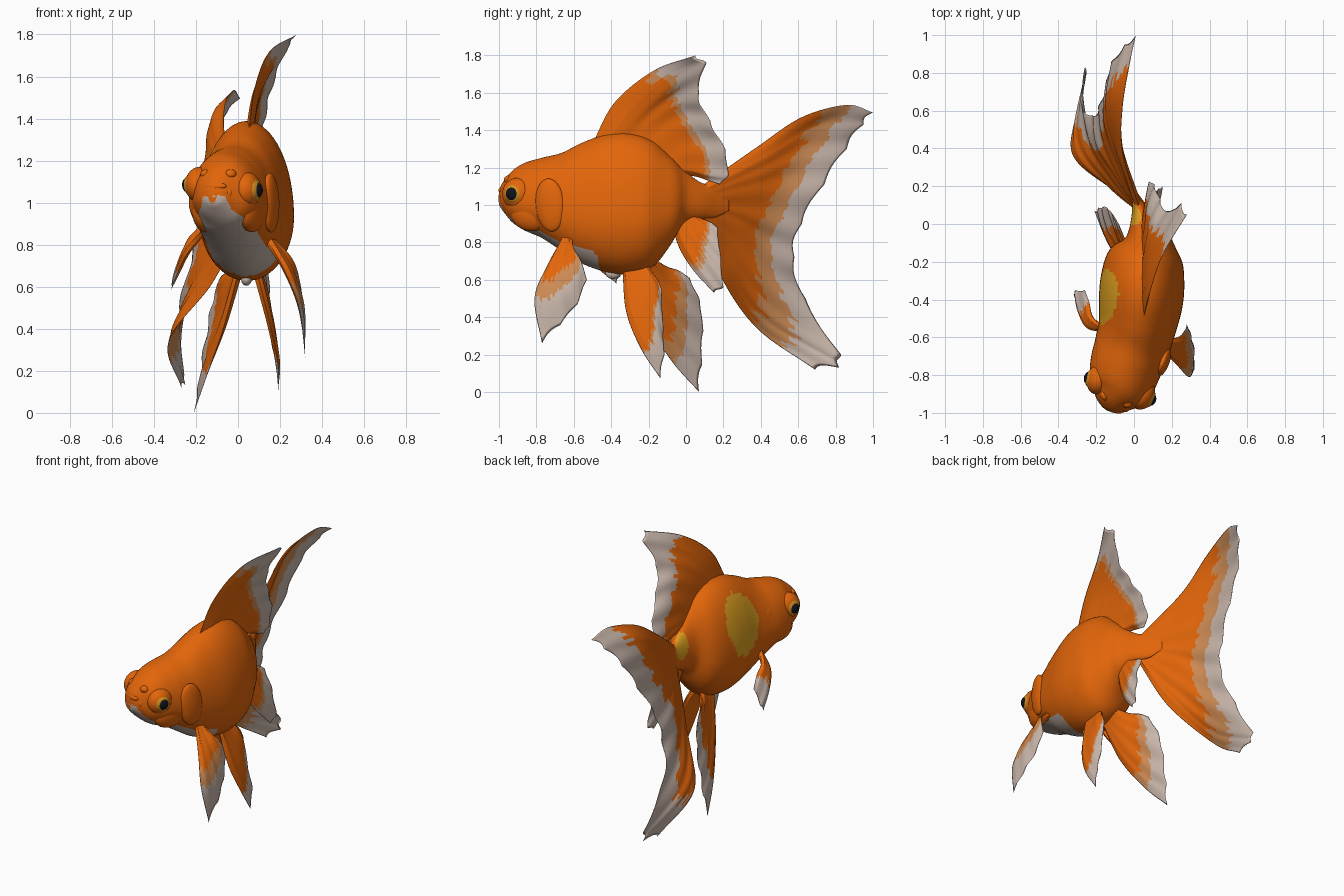
import bpy, bmesh, math, random
from mathutils import Vector

if "Cube" in bpy.data.objects:
    bpy.data.objects.remove(bpy.data.objects["Cube"])

random.seed(4)

def material(name, rgb):
    m = bpy.data.materials.new(name)
    m.diffuse_color = (*rgb, 1)
    m.use_nodes = True
    m.node_tree.nodes["Principled BSDF"].inputs["Base Color"].default_value = m.diffuse_color
    return m

ORANGE = material("orange", (0.77, 0.132, 0.003))
WHITE = material("pale_white", (0.58, 0.465, 0.40))
PEACH = material("peach", (0.62, 0.26, 0.09))
YELLOW = material("yellow", (0.72, 0.35, 0.015))
BLACK = material("black", (0.006, 0.006, 0.012))
GOLD = material("gold", (0.62, 0.27, 0.015))

def spline(pts, t):
    """Smooth curve through tuples, t from 0 to 1."""
    n = len(pts) - 1
    i = min(int(t * n), n - 1)
    f = t * n - i
    b, c = pts[i], pts[i + 1]
    a = pts[i - 1] if i > 0 else tuple(2 * p - q for p, q in zip(b, c))
    d = pts[i + 2] if i + 2 <= n else tuple(2 * q - p for p, q in zip(b, c))
    return tuple(0.5 * (2 * q + (r - p) * f + (2 * p - 5 * q + 4 * r - s) * f * f
                        + (3 * q - p - 3 * r + s) * f ** 3)
                 for p, q, r, s in zip(a, b, c, d))

def finish(bm, name, mats):
    bmesh.ops.remove_doubles(bm, verts=bm.verts, dist=1e-5)
    bmesh.ops.recalc_face_normals(bm, faces=bm.faces)
    for f in bm.faces:
        f.smooth = True
    me = bpy.data.meshes.new(name)
    bm.to_mesh(me)
    bm.free()
    for m in mats:
        me.materials.append(m)
    ob = bpy.data.objects.new(name, me)
    bpy.context.collection.objects.link(ob)
    return ob

def ellipsoid(name, loc, size, mat, yaw=0.0, pitch=0.0):
    bpy.ops.mesh.primitive_uv_sphere_add(segments=32, ring_count=20, location=loc,
                                         rotation=(pitch, 0, yaw))
    ob = bpy.context.object
    ob.name = name
    ob.scale = size
    ob.data.materials.append(mat)
    bpy.ops.object.shade_smooth()
    return ob

def fin(name, rays, peach=0.58, white=0.76, left_white=0.64, notches=5, ripple=0.006,
        thick=0.014, nu=72, nv=32):
    """Lens-thin fin skinned over rays (root to tip); pale margin, peach band on the right face."""
    def surf(u, v):
        notch = 0.03 * abs(math.sin(math.pi * notches * u)) * v * v
        return Vector(spline([spline(r, v * (1 - notch)) for r in rays], u))
    P = [[surf(i / nu, j / nv) for j in range(nv + 1)] for i in range(nu + 1)]
    N = [[None] * (nv + 1) for _ in range(nu + 1)]
    for i in range(nu + 1):
        for j in range(nv + 1):
            du = P[min(i + 1, nu)][j] - P[max(i - 1, 0)][j]
            dv = P[i][min(j + 1, nv)] - P[i][max(j - 1, 0)]
            n = du.cross(dv)
            n.normalize()
            N[i][j] = n if n.x > 0 else -n
    bm = bmesh.new()
    for side in (1, -1):
        jag = [random.uniform(-0.05, 0.05) for _ in range(nu // 3 + 1)]
        grid = []
        for i in range(nu + 1):
            u, col = i / nu, []
            for j in range(nv + 1):
                v = j / nv
                wave = ripple * v * math.sin(2 * math.pi * notches * u) * math.sin(math.pi * u)
                rim = min(1, 8 * u, 8 * (1 - u)) * (1 - v ** 6) * (1.3 - 0.6 * v)
                col.append(bm.verts.new(P[i][j] + N[i][j] * (wave + side * thick * rim)))
            grid.append(col)
        for i in range(nu):
            k = jag[i // 3] + 0.04 * math.sin(9 * i / nu)
            for j in range(nv):
                f = bm.faces.new((grid[i][j], grid[i + 1][j], grid[i + 1][j + 1], grid[i][j + 1]))
                v = (j + 0.5) / nv
                if side > 0:
                    f.material_index = 1 if v > white + k * 0.7 else 2 if v > peach + k else 0
                else:
                    f.material_index = 1 if v > left_white + 1.3 * k else 0
    return finish(bm, name, (ORANGE, WHITE, PEACH))

# Turned frame of the head
YAW = math.radians(19.3)
ALONG, OUT = Vector((math.sin(YAW), math.cos(YAW), 0)), Vector((math.cos(YAW), -math.sin(YAW), 0))

def head(along, out, z):
    return Vector((-.07, -.86, z)) + ALONG * along + OUT * out

# Body: bent spine with egg-shaped sections (x, y, half width, bottom, top)
SECTIONS = [(-.122, -.995, .02, 1.0, 1.07), (-.117, -.98, .06, .975, 1.115),
            (-.10, -.93, .12, .92, 1.175), (-.07, -.86, .168, .865, 1.225),
            (-.045, -.76, .19, .82, 1.255), (-.015, -.66, .197, .755, 1.28),
            (.015, -.55, .205, .685, 1.335), (.035, -.42, .222, .64, 1.38),
            (.045, -.3, .222, .63, 1.385), (.055, -.18, .2, .67, 1.345),
            (.062, -.09, .14, .775, 1.265), (.05, -.02, .08, .89, 1.195),
            (.03, .08, .042, .925, 1.12), (0, .16, .018, .935, 1.10),
            (-.03, .23, .002, .97, 1.06)]
RINGS, SEGS = 112, 72
bm = bmesh.new()
rings = []
for i in range(RINGS + 1):
    t = i / RINGS
    x, y, w, zb, zt = spline(SECTIONS, t)
    p, q = spline(SECTIONS, max(t - .02, 0)), spline(SECTIONS, min(t + .02, 1))
    side = Vector((q[1] - p[1], p[0] - q[0], 0)).normalized()
    zc = zb + 0.4 * (zt - zb)
    ring = []
    for j in range(SEGS):
        a = 2 * math.pi * j / SEGS
        s = math.sin(a)
        co = Vector((x, y, zc + s * (zt - zc if s > 0 else zc - zb))) + side * w * math.cos(a)
        ring.append(bm.verts.new(co))
    rings.append(ring)
for i in range(RINGS):
    for j in range(SEGS):
        k = (j + 1) % SEGS
        f = bm.faces.new((rings[i][j], rings[i][k], rings[i + 1][k], rings[i + 1][j]))
        c = f.calc_center_median()
        a = 360 * (j + .5) / SEGS
        wob = 0.05 * math.sin(19 * c.y) + random.uniform(-.02, .02)
        chin = c.y < -.88 and c.z < 1.03 - 3 * max(0, abs((c - head(0, 0, 0)).dot(OUT)) - .055)
        if (c.y < -.43 + wob and math.sin(math.radians(a)) < -.68 + wob) or chin:
            f.material_index = 1
        elif ((c.y + .39) / .135) ** 2 + ((a - 153) / 32) ** 2 < 1 + 3 * wob:
            f.material_index = 2
        elif ((c.y - .05) / .06) ** 2 + ((a - 135) / 45) ** 2 < 1:
            f.material_index = 2
bm.faces.new(rings[0])
bm.faces.new(rings[-1])
finish(bm, "body", (ORANGE, WHITE, YELLOW))

# Head details
for label, s in (("right", 1), ("left", -1)):
    ez = 1.06 if s > 0 else 1.085
    ellipsoid(label + "_eye_socket", head(0, s * .12, ez), (.066, .085, .085), ORANGE, -YAW)
    ellipsoid(label + "_iris", head(-.008, s * .155, ez), (.038, .055, .055), GOLD, -YAW)
    ellipsoid(label + "_pupil", head(-.012, s * .171, ez), (.03, .036, .038), BLACK, -YAW)
    ellipsoid(label + "_gill_cover", head(.2, s * .168, 1.0), (.034, .082, .142), ORANGE, -YAW, .1)
    ellipsoid(label + "_cheek", head(.08, s * .115, .96), (.056, .12, .1), ORANGE, -YAW)
    ellipsoid(label + "_nostril", head(-.068, s * .06, 1.135), (.03, .03, .024), ORANGE, -YAW)
    ellipsoid(label + "_mouth_corner", head(-.1, s * .064, 1.045), (.018, .02, .028), ORANGE, -YAW)
ellipsoid("upper_lip", head(-.12, 0, 1.078), (.058, .024, .02), ORANGE, -YAW)
ellipsoid("lower_lip", head(-.117, 0, 1.03), (.054, .028, .028), WHITE, -YAW)
ellipsoid("vent", (.04, -.39, .635), (.025, .04, .03), WHITE)

# Fins: each ray runs from root to tip as (x, y, z)
fin("dorsal_fin", [
    [(.05, -.5, 1.33), (.08, -.38, 1.55), (.15, -.17, 1.72), (.28, .05, 1.80)],
    [(.055, -.4, 1.34), (.09, -.25, 1.52), (.16, -.08, 1.66), (.25, .11, 1.76)],
    [(.055, -.3, 1.34), (.08, -.18, 1.48), (.12, -.05, 1.57), (.18, .07, 1.60)],
    [(.06, -.2, 1.31), (.075, -.1, 1.41), (.10, .02, 1.46), (.14, .13, 1.45)],
    [(.06, -.1, 1.25), (.07, 0, 1.3), (.08, .1, 1.31), (.11, .21, 1.30)],
    [(.06, -.05, 1.2), (.06, .03, 1.2), (.07, .12, 1.18), (.08, .23, 1.16)],
    [(.05, 0, 1.16), (.05, .06, 1.15), (.06, .12, 1.13), (.07, .18, 1.11)]],
    peach=.59, white=.68, left_white=.68, notches=6, nu=96)

fin("tail_fin", [
    [(.03, .08, 1.10), (-.06, .38, 1.31), (-.06, .62, 1.47), (-.02, .86, 1.535), (.01, 1.0, 1.495)],
    [(.03, .08, 1.08), (-.07, .39, 1.25), (-.11, .69, 1.42), (-.05, .95, 1.43)],
    [(.03, .08, 1.06), (-.08, .38, 1.18), (-.14, .62, 1.28), (-.12, .86, 1.3)],
    [(.03, .08, 1.04), (-.08, .34, 1.09), (-.15, .54, 1.12), (-.15, .74, 1.11)],
    [(.03, .08, 1.02), (-.09, .3, .98), (-.16, .46, .94), (-.19, .62, .9)],
    [(.03, .08, 1.0), (-.10, .28, .9), (-.19, .42, .8), (-.22, .58, .72)],
    [(.03, .08, .97), (-.11, .25, .8), (-.22, .42, .62), (-.28, .64, .5)],
    [(.03, .08, .95), (-.12, .22, .72), (-.28, .45, .44), (-.26, .83, .2)],
    [(.03, .08, .94), (-.12, .2, .67), (-.31, .41, .38), (-.25, .82, .13)],
    [(.03, .08, .92), (-.12, .185, .62), (-.33, .38, .34), (-.27, .69, .12)]],
    peach=.6, white=.79, left_white=.71, notches=9, nu=144, nv=44)

fin("anal_fin", [
    [(.06, -.08, .93), (.08, -.04, .78), (.11, .04, .65), (.14, .15, .53)],
    [(.06, -.04, .93), (.09, .03, .82), (.12, .1, .7), (.15, .2, .56)],
    [(.06, 0, .94), (.08, .06, .87), (.1, .12, .8), (.13, .185, .74)],
    [(.05, .04, .95), (.06, .08, .93), (.07, .13, .91), (.08, .17, .88)]],
    peach=.56, white=.66, notches=3)

fin("right_pectoral_fin", [
    [(.13, -.65, .84), (.22, -.74, .68), (.29, -.81, .5), (.32, -.77, .26)],
    [(.135, -.635, .84), (.24, -.69, .68), (.3, -.7, .52), (.32, -.67, .36)],
    [(.14, -.62, .84), (.24, -.64, .71), (.29, -.62, .58), (.3, -.58, .47)],
    [(.14, -.61, .84), (.23, -.6, .77), (.27, -.56, .7), (.28, -.53, .6)]],
    peach=.46, white=.66, notches=3, ripple=.003)

fin("left_pectoral_fin", [
    [(-.16, -.56, .86), (-.24, -.55, .76), (-.29, -.47, .66), (-.32, -.37, .58)],
    [(-.17, -.55, .87), (-.24, -.52, .79), (-.28, -.44, .7), (-.31, -.35, .62)],
    [(-.17, -.54, .88), (-.22, -.49, .83), (-.235, -.42, .78), (-.26, -.35, .72)]],
    left_white=.6, notches=2, ripple=.003)

fin("right_pelvic_fin", [
    [(.09, -.34, .67), (.15, -.32, .43), (.19, -.24, .23), (.19, -.135, .07)],
    [(.09, -.31, .67), (.15, -.25, .45), (.18, -.18, .3), (.19, -.115, .2)],
    [(.09, -.24, .67), (.13, -.2, .57), (.15, -.16, .47), (.16, -.12, .33)],
    [(.09, -.2, .68), (.11, -.18, .64), (.12, -.15, .6), (.13, -.13, .55)]],
    peach=.66, white=.7, notches=3, ripple=.003)

fin("left_pelvic_fin", [
    [(0, -.3, .66), (-.07, -.22, .4), (-.15, -.08, .17), (-.21, .07, 0)],
    [(0, -.25, .66), (-.07, -.14, .45), (-.14, -.02, .29), (-.18, .09, .2)],
    [(0, -.2, .67), (-.06, -.1, .57), (-.1, 0, .5), (-.14, .085, .45)],
    [(0, -.15, .7), (-.05, -.1, .67), (-.08, -.04, .65), (-.1, .02, .61)]],
    peach=.52, white=.7, notches=4)
